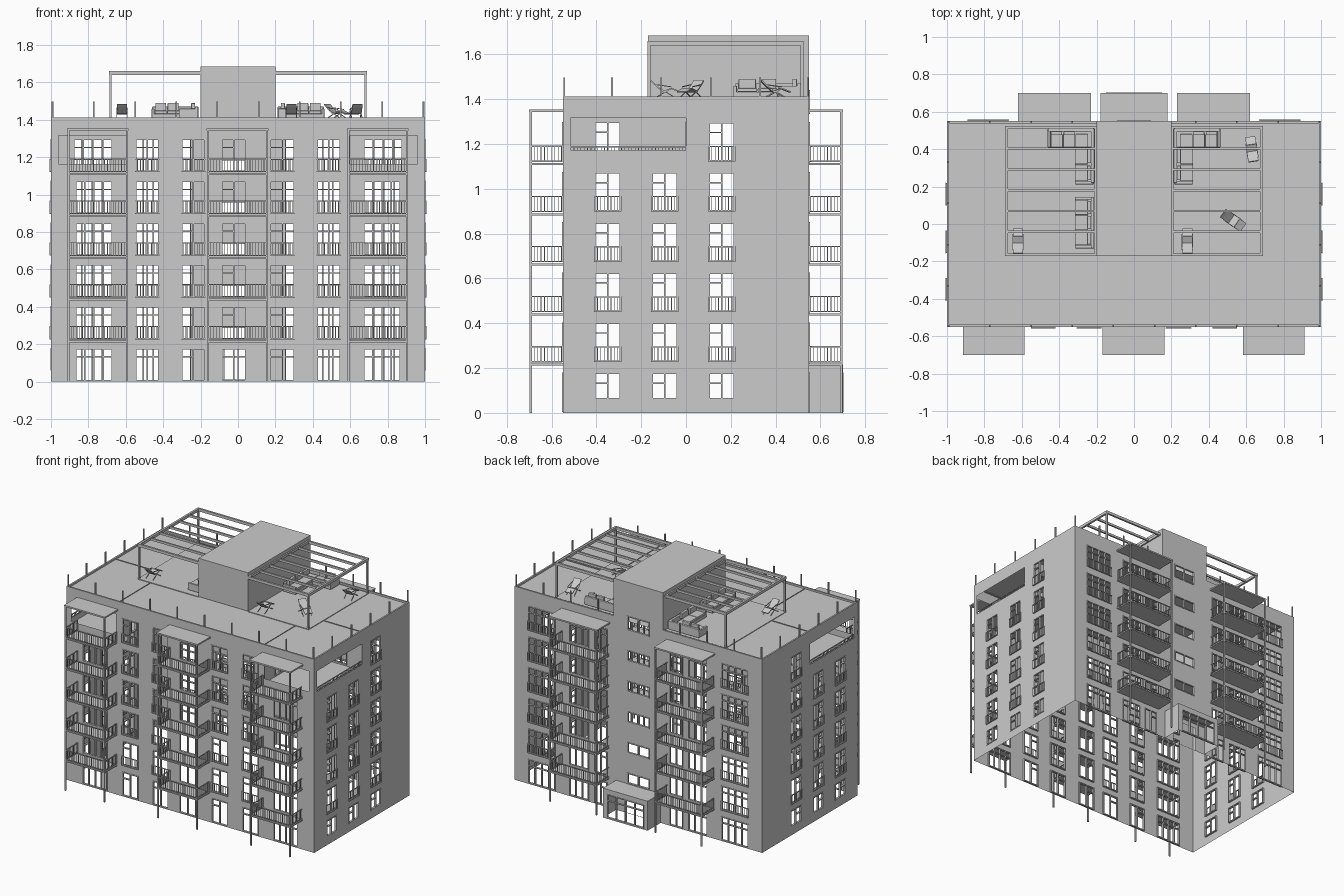
import bpy, math
from mathutils import Vector, Matrix

if "Cube" in bpy.data.objects:
    bpy.data.objects.remove(bpy.data.objects["Cube"])


class Part:
    """Collects boxes and quads, then becomes one object."""
    def __init__(self):
        self.v, self.f = [], []

    def quad(self, pts):
        n = len(self.v)
        self.v += [tuple(p) for p in pts]
        self.f.append(tuple(range(n, n + len(pts))))

    def box(self, a, b):
        lo = [min(p) for p in zip(a, b)]
        hi = [max(p) for p in zip(a, b)]
        n = len(self.v)
        self.v += [(x, y, z) for x in (lo[0], hi[0]) for y in (lo[1], hi[1]) for z in (lo[2], hi[2])]
        for q in ((0, 1, 3, 2), (4, 6, 7, 5), (0, 4, 5, 1), (2, 3, 7, 6), (0, 2, 6, 4), (1, 5, 7, 3)):
            self.f.append(tuple(n + i for i in q))

    def make(self, name, bevel=0):
        me = bpy.data.meshes.new(name)
        me.from_pydata(self.v, [], self.f)
        ob = bpy.data.objects.new(name, me)
        bpy.context.collection.objects.link(ob)
        if bevel:
            m = ob.modifiers.new("soft_edges", "BEVEL")
            m.width, m.segments = bevel, 2
        return ob


# wall planes: (u along wall, w outwards, v up) -> xyz
def front(u, w, v): return (u, -.55 - w, v)
def back(u, w, v): return (u, .55 + w, v)
def porch_face(u, w, v): return (u, .70 + w, v)
def side(s): return lambda u, w, v: (s * (1 + w), u, v)
def loggia_side(s): return lambda u, w, v: (s * (.585 + w), u, v)
def loggia_back(s): return lambda u, w, v: (s * u, -w, v)


walls, frames, rails = Part(), Part(), Part()


def wall(P, u0, u1, v0, v1, holes):
    us = sorted({u0, u1} | {u for h in holes for u in h[:2] if u0 < u < u1})
    vs = sorted({v0, v1} | {v for h in holes for v in h[2:4] if v0 < v < v1})
    for a, b in zip(us, us[1:]):
        for c, d in zip(vs, vs[1:]):
            mu, mv = (a + b) / 2, (c + d) / 2
            if not any(h[0] < mu < h[1] and h[2] < mv < h[3] for h in holes):
                walls.quad([P(a, 0, c), P(b, 0, c), P(b, 0, d), P(a, 0, d)])


def wbox(part, P, u0, u1, v0, v1, w0=-.012, w1=.003):
    part.box(P(u0, w0, v0), P(u1, w1, v1))


def window(P, h, panes=2):
    u0, u1, v0, v1 = h
    t = .007
    for a in (u0, u1 - t):
        wbox(frames, P, a, a + t, v0, v1)
    for c in (v0, v1 - t):
        wbox(frames, P, u0, u1, c, c + t)
    step = (u1 - u0) / panes
    for i in range(1, panes):
        wbox(frames, P, u0 + i * step - t / 2, u0 + i * step + t / 2, v0, v1)
    if v1 - v0 > .11:
        end = u1 if panes > 2 else u0 + step
        wbox(frames, P, u0, end, v1 - .05, v1 - .044)


def railing(P, u0, u1, v0, v1, w=.006, gap=.015):
    for c in (v0, v1 - .005):
        wbox(rails, P, u0, u1, c, c + .005, w - .003, w + .003)
    n = max(2, round((u1 - u0) / gap))
    for i in range(n + 1):
        u = u0 + (u1 - u0) * i / n
        wbox(rails, P, u - .0015, u + .0015, v0, v1, w - .0015, w + .0015)


PITCH = .2237
H = 1.405


def floor_hole(u0, u1, k, sill=0.0):
    return (u0, u1, max(.003, k * PITCH + (sill if k == 0 else .003)), k * PITCH + .18)


# front facade: columns (start, end, panes, french rail)
front_cols = [(-.87, -.67, 4, 0), (-.55, -.42, 2, 1), (-.305, -.175, 2, 1), (-.09, .045, 2, 0),
              (.17, .305, 2, 1), (.42, .55, 2, 1), (.67, .87, 4, 0)]
back_cols = [(-.89, -.67, 4, 1), (-.56, -.40, 3, 0), (-.36, -.25, 2, 0),
             (.25, .36, 2, 0), (.40, .56, 3, 0), (.67, .89, 4, 1)]
loggia_front = [(-.96, -.60, 1.165, 1.315), (.60, .96, 1.165, 1.315)]


def facade(P, cols, extra, skip):
    holes = list(extra)
    for a, b, n, rail in cols:
        for k in range(6):
            if skip and k == 5 and n == 4:
                continue
            h = floor_hole(a, b, k)
            holes.append(h)
            window(P, h, n)
            if rail and k:
                railing(P, a, b, h[2], h[2] + .07)
    wall(P, -1, 1, 0, H, holes)


facade(front, front_cols, loggia_front, True)
stairs = [(-.09, .09, .215 + k * PITCH, (.295 + k * PITCH) if k < 5 else 1.44) for k in range(6)]
for h in stairs:
    window(back, h, 2)
facade(back, back_cols, stairs + [(-.1, .1, .003, .18)], False)

# side walls and corner loggias
for s in (-1, 1):
    holes = [(-.515, 0, 1.165, 1.315)]
    for a, b in ((-.41, -.29), (-.155, -.035), (.10, .22)):
        for k in range(6):
            if k == 5 and a < 0:
                continue
            h = floor_hole(a, b, k, .06)
            holes.append(h)
            window(side(s), h)
            if k:
                railing(side(s), a, b, h[2], h[2] + .07)
    wall(side(s), -.55, .55, 0, H, holes)
    railing(side(s), -.515, 0, 1.165, 1.19, -.006)
    hs, hb = (-.41, -.29, 1.125, 1.30), (.67, .88, 1.125, 1.30)
    wall(loggia_side(s), -.55, 0, 1.12, H, [hs])
    wall(loggia_back(s), .585, 1, 1.12, H, [hb])
    window(loggia_side(s), hs)
    window(loggia_back(s), hb, 4)
    walls.quad([(s * x, y, 1.12) for x, y in ((.585, -.55), (1, -.55), (1, 0), (.585, 0))])

# stair head on the roof, flush with the back wall
X, Y0, T = .2, -.17, 1.685
wall(back, -X, X, H, T, [stairs[5]])
wall(lambda u, w, v: (u, Y0, v), -X, X, H, T, [])
for s in (-1, 1):
    wall(lambda u, w, v: (s * X, u, v), Y0, .55, H, T, [])
walls.quad([(-X, Y0, T), (X, Y0, T), (X, .55, T), (-X, .55, T)])

# entrance porch
glazing = (-.15, .15, .005, .18)
wall(porch_face, -.18, .18, 0, .215, [glazing])
window(porch_face, glazing, 4)
for s in (-1, 1):
    walls.quad([(s * .18, y, z) for y, z in ((.55, 0), (.70, 0), (.70, .215), (.55, .215))])
walls.quad([(-.18, .55, .215), (.18, .55, .215), (.18, .70, .215), (-.18, .70, .215)])
walls.make("walls")

# roof slab and edge
roof = Part()
roof.quad([(-1, -.55, 1.4), (1, -.55, 1.4), (1, .55, 1.4), (-1, .55, 1.4)])
for s in (-1, 1):
    roof.box((s, -.55, 1.395), (s * .988, .55, 1.412))
    roof.box((s * .2, .55, 1.395), (s, .538, 1.412))
roof.box((-1, -.55, 1.395), (1, -.538, 1.412))
roof.make("roof")

# balcony stacks: slabs, canopy, posts and railings on three sides
slabs, posts = Part(), Part()
for P, sy, spans in ((front, -1, ((-.915, -.585), (-.168, .162), (.582, .912))),
                     (back, 1, ((-.62, -.23), (.23, .62)))):
    for a, b in spans:
        slabs.box((a, sy * .55, 1.343), (b, sy * .70, 1.354))
        for x in (a + .008, b - .008):
            posts.box((x - .005, sy * .688, 0), (x + .005, sy * .698, 1.345))
        for k in range(1, 6):
            z = k * PITCH - .013
            slabs.box((a + .005, sy * .55, z), (b - .005, sy * .695, z + .009))
            railing(P, a + .008, b - .008, z + .015, z + .087, .143)
            for x in (a + .008, b - .008):
                railing(lambda u, w, v: (x + w, sy * u, v), .555, .693, z + .015, z + .087, 0)
slabs.make("balcony_slabs")
frames.make("window_frames")
rails.make("railings")

# slim posts around the roof edge
for i in range(10):
    x = -.99 + i * .22
    for y in (-.543, .543):
        if y < 0 or abs(x) > .2:
            posts.box((x - .004, y - .004, 1.4), (x + .004, y + .004, 1.497))
for i in range(1, 5):
    y = -.55 + i * .22
    for x in (-.993, .993):
        posts.box((x - .004, y - .004, 1.4), (x + .004, y + .004, 1.497))
posts.make("posts")

# pergolas and decks on both sides of the stair head
pergola, sofas = Part(), Part()
for s in (-1, 1):
    pergola.box((s * .2, -.17, 1.4), (s * .69, .525, 1.405))
    for y in (-.165, .518):
        pergola.box((s * .2, y - .007, 1.64), (s * .69, y + .007, 1.66))
        pergola.box((s * .676, y - .006, 1.4), (s * .688, y + .006, 1.64))
    pergola.box((s * .675, -.17, 1.64), (s * .69, .525, 1.66))
    pergola.box((s * .2, -.17, 1.64), (s * .21, .525, 1.66))
    for i in range(5):
        y = .403 - i * .111
        pergola.box((s * .2, y - .006, 1.642), (s * .685, y + .006, 1.658))

    def sofa_box(x0, x1, y0, y1, z0, z1):
        sofas.box((s * x0, y0, 1.405 + z0), (s * x1, y1, 1.405 + z1))

    # corner sofa: bases, backs, arms, cushions
    sofa_box(.215, .46, .41, .51, .004, .028)
    sofa_box(.215, .315, .22, .41, .004, .028)
    sofa_box(.215, .46, .495, .512, .004, .065)
    sofa_box(.212, .23, .22, .51, .004, .065)
    sofa_box(.447, .462, .41, .51, .004, .055)
    sofa_box(.215, .315, .212, .227, .004, .055)
    for i in range(2):
        sofa_box(.315 + i * .066, .379 + i * .066, .41, .48, .028, .044)
        sofa_box(.318 + i * .066, .376 + i * .066, .475, .495, .044, .085)
        sofa_box(.245, .315, .23 + i * .09, .317 + i * .09, .028, .044)
        sofa_box(.23, .25, .235 + i * .09, .312 + i * .09, .044, .085)
    sofa_box(.245, .313, .41, .48, .028, .044)
pergola.make("pergola")

# straight sofa on the left
for lo, hi in (((-.315, -.13, .004), (-.215, .145, .028)), ((-.23, -.13, .004), (-.213, .145, .065)),
               ((-.315, -.13, .004), (-.215, -.115, .055)), ((-.315, .13, .004), (-.215, .145, .055))):
    sofas.box((lo[0], lo[1], 1.405 + lo[2]), (hi[0], hi[1], 1.405 + hi[2]))
for i in range(3):
    y = -.113 + i * .081
    sofas.box((-.315, y, 1.433), (-.245, y + .079, 1.449))
    sofas.box((-.25, y + .004, 1.449), (-.23, y + .075, 1.488))
sofas.make("sofas", .003)

# sun loungers: bent pad on crossed legs, head towards local +y
def bar(part, p, q, x0, x1, t, M):
    p, q = Vector((0, *p)), Vector((0, *q))
    d = (q - p).normalized()
    n = Vector((0, -d.z, d.y)) * t / 2
    ring = [p - n, q - n, q + n, p + n]
    L, R = [[M @ (c + Vector((x, 0, 0))) for c in ring] for x in (x0, x1)]
    part.quad(L[::-1])
    part.quad(R)
    for i in range(4):
        j = (i + 1) % 4
        part.quad([L[i], L[j], R[j], R[i]])


loungers = Part()
for x, y, ang in ((.285, -.09, 180), (.53, .02, 55), (.63, .40, 188), (-.62, -.09, 180)):
    M = Matrix.Translation((x, y, 1.405)) @ Matrix.Rotation(math.radians(ang), 4, "Z")
    path = [(-.066, .027), (-.025, .043), (.012, .028), (.05, .062), (.066, .078)]
    for p, q in zip(path, path[1:]):
        bar(loungers, p, q, -.027, .027, .006, M)
    for e in (-.03, .026):
        bar(loungers, (-.045, 0), (.03, .045), e, e + .004, .004, M)
        bar(loungers, (.05, 0), (-.025, .043), e, e + .004, .004, M)
        bar(loungers, (-.025, .05), (.045, .06), e, e + .004, .004, M)
loungers.make("sun_loungers")
